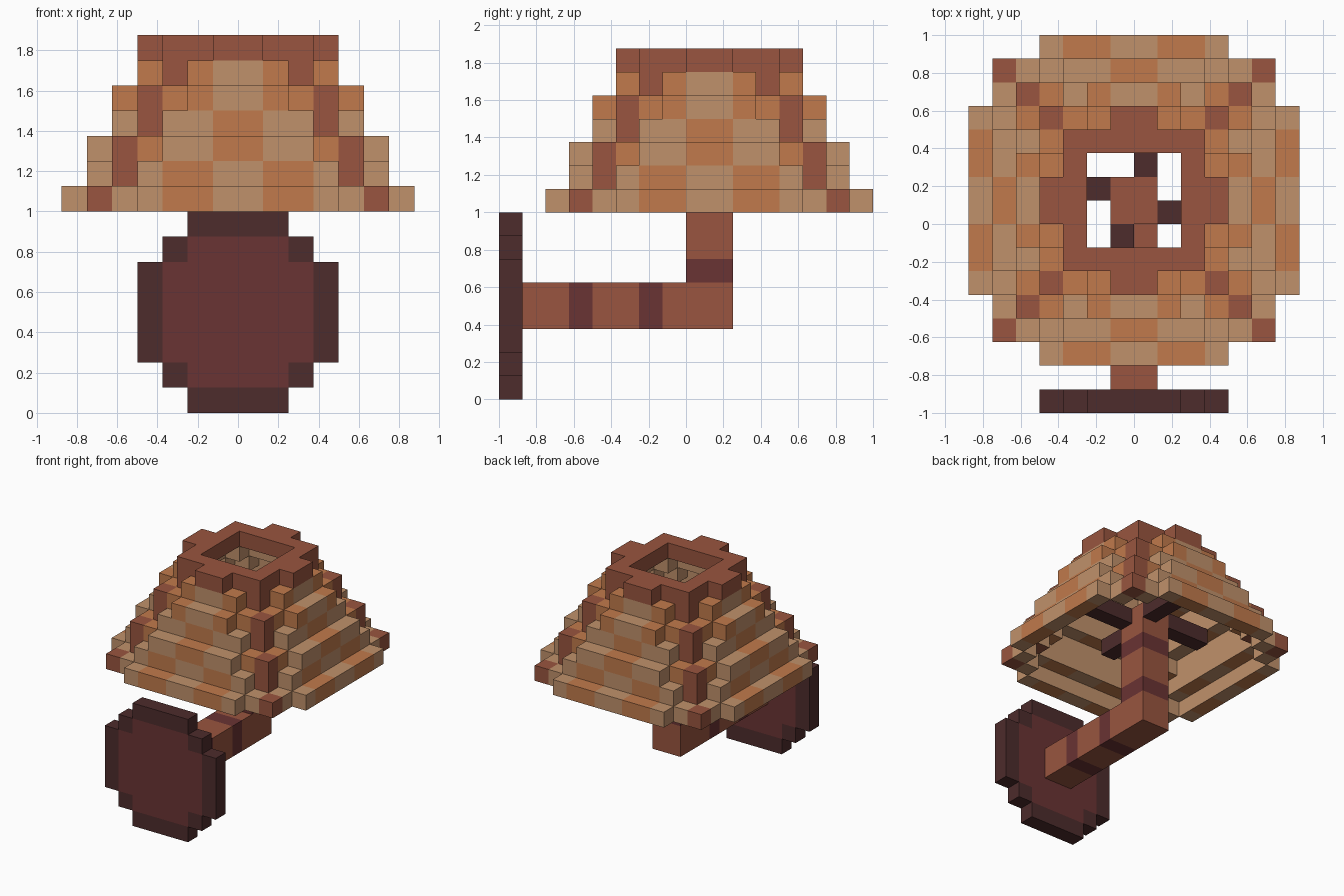
import bpy
import bmesh
from mathutils import Vector

cube = bpy.data.objects.get("Cube")
if cube:
    bpy.data.objects.remove(cube, do_unlink=True)

UNIT = 0.125  # edge of one block


def make_material(name, rgb):
    mat = bpy.data.materials.new(name)
    mat.use_nodes = True
    mat.diffuse_color = (*rgb, 1)
    mat.node_tree.nodes["Principled BSDF"].inputs["Base Color"].default_value = (*rgb, 1)
    return mat


MATERIALS = {
    "T": make_material("tan", (0.527, 0.283, 0.147)),
    "O": make_material("orange", (0.533, 0.195, 0.072)),
    "R": make_material("red_brown", (0.319, 0.091, 0.05)),
    "M": make_material("maroon", (0.144, 0.033, 0.033)),
    "D": make_material("dark_brown", (0.074, 0.025, 0.025)),
}
KEYS = list(MATERIALS)
AXES = [Vector(v) for v in ((1, 0, 0), (0, 1, 0), (0, 0, 1))]


def build_blocks(name, cells, face_rule=None):
    """Skin a dictionary of block cells, keeping only the exposed faces."""
    bm = bmesh.new()
    for cell, key in cells.items():
        centre = Vector(cell) + Vector((0.5, 0.5, 0.5))
        for axis in range(3):
            for sign in (-1, 1):
                normal = AXES[axis] * sign
                if tuple(int(c + n) for c, n in zip(cell, normal)) in cells:
                    continue
                u = AXES[(axis + 1) % 3] * 0.5
                v = AXES[(axis + 2) % 3] * 0.5 * sign
                middle = centre + normal * 0.5
                corners = (middle - u - v, middle + u - v, middle + u + v, middle - u + v)
                face = bm.faces.new([bm.verts.new(p * UNIT) for p in corners])
                colour = face_rule(centre, normal, key) if face_rule else key
                face.material_index = KEYS.index(colour)
    mesh = bpy.data.meshes.new(name)
    bm.to_mesh(mesh)
    bm.free()
    for mat in MATERIALS.values():
        mesh.materials.append(mat)
    obj = bpy.data.objects.new(name, mesh)
    bpy.context.collection.objects.link(obj)
    return obj


def add_mirrored(cells, a, b, k, key):
    """Repeat one cell over all eight symmetric places around the shade axis."""
    for x, y in ((a, b), (b, a)):
        for i in (x, -1 - x):
            for j in (y, -1 - y):
                cells[i, j + 1, k] = key


# Lamp shade: thin stepped rings, each given as
# (distance of flat side, half length of flat side, colours from middle to corner)
RINGS = [
    (6, 4, "TOOTTR"),
    (5, 4, "TOOTR"),
    (5, 3, "OTTOR"),
    (4, 3, "OTTR"),
    (4, 2, "TOOR"),
    (3, 2, "TOR"),
]
shade = {}
for level, (side, half, colours) in enumerate(RINGS, start=8):
    for t, key in enumerate(colours):
        add_mirrored(shade, t, side if t < half else side - 1, level, key)


def lining(centre, normal, key):
    """The inside walls of the shade are plain tan."""
    outward = normal.x * centre.x + normal.y * (centre.y - 1)
    return "T" if outward < 0 else key


build_blocks("lamp_shade", shade, lining)

# Crown: square ring with a bump in the middle of each side
crown = {}
for t in range(3):
    add_mirrored(crown, t, 2, 14, "R")
add_mirrored(crown, 0, 3, 14, "R")
build_blocks("shade_crown", crown)

# Wall plate: rounded disc with a dark rim
plate = {}
OUTER = (2, 3, 4, 4, 4, 4, 3, 2)
INNER = (0, 2, 3, 3, 3, 3, 2, 0)
for k in range(8):
    for i in range(-OUTER[k], OUTER[k]):
        plate[i, -8, k] = "M" if -INNER[k] <= i < INNER[k] else "D"
build_blocks("wall_plate", plate)

# Arm and post: square bar with maroon bands
bar = {}
for i in (-1, 0):
    for j in range(-7, 2):
        for k in (3, 4):
            bar[i, j, k] = "M" if j in (-5, -2) else "R"
    for j in (0, 1):
        for k in range(5, 11):
            bar[i, j, k] = "M" if k in (5, 8) else "R"
build_blocks("arm_and_post", bar)

# Shade supports: four spokes set as a pinwheel around the post
spokes = {}
for n in range(1, 4):
    for i, j in ((n, -1), (0, n), (-1 - n, 0), (-1, -1 - n)):
        spokes[i, j + 1, 10] = "D"
build_blocks("shade_supports", spokes)
